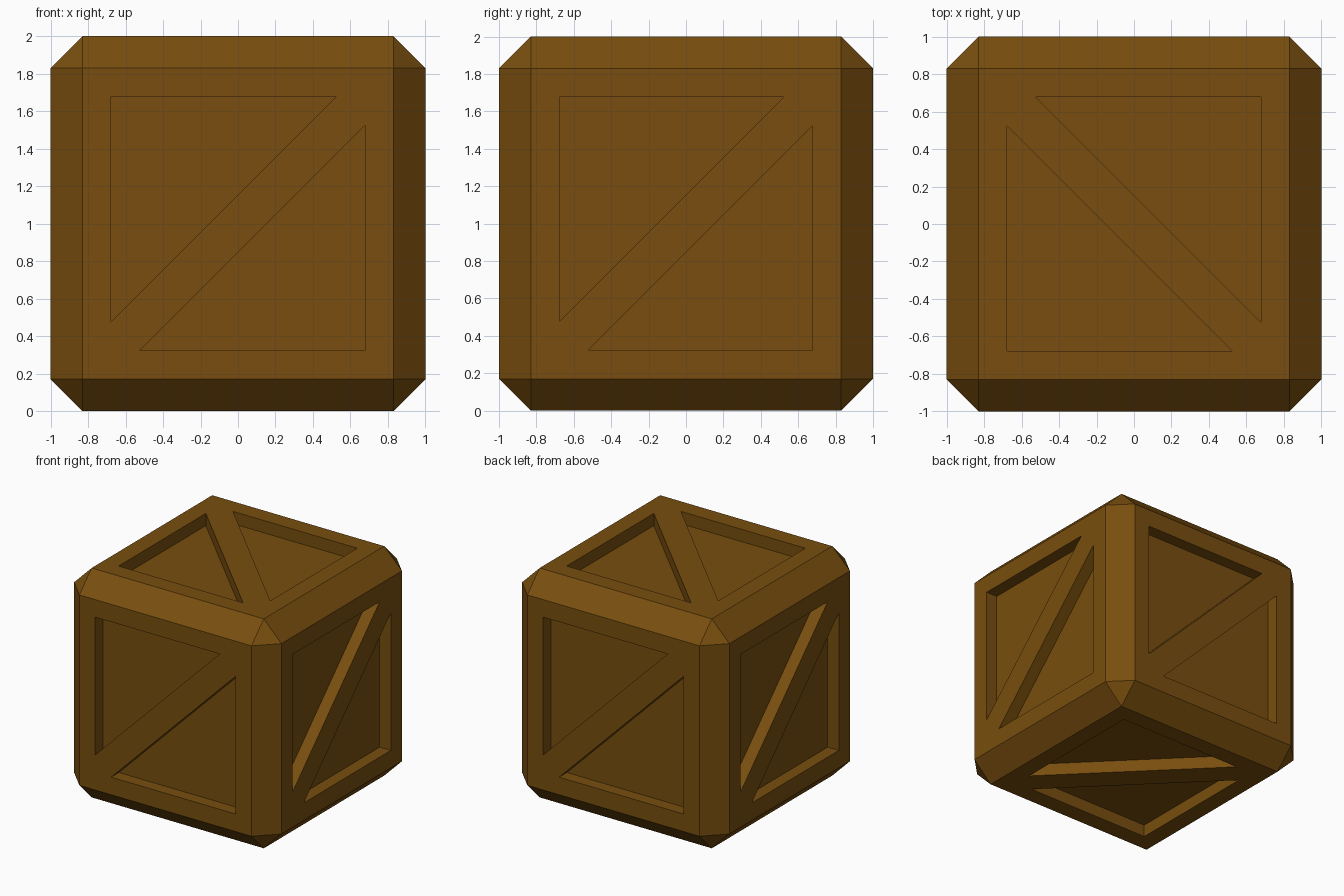
import bpy
import bmesh
from mathutils import Vector

HALF, CHAMFER, DEPTH = 1.0, 0.17, 0.107
EDGE, TIP = 0.677, 0.523      # panel border and where the diagonal brace cuts it

old = bpy.data.objects.get("Cube")
if old:
    bpy.data.objects.remove(old, do_unlink=True)

# Single brown wood colour
wood = bpy.data.materials.new("brown wood")
wood.use_nodes = True
colour = (0.188, 0.076, 0.0044, 1)
wood.diffuse_color = colour
bsdf = next(n for n in wood.node_tree.nodes if n.type == 'BSDF_PRINCIPLED')
bsdf.inputs["Base Color"].default_value = colour
bsdf.inputs["Roughness"].default_value = 0.8


def finish(bm, name):
    bmesh.ops.recalc_face_normals(bm, faces=bm.faces[:])
    mesh = bpy.data.meshes.new(name)
    bm.to_mesh(mesh)
    bm.free()
    mesh.materials.append(wood)
    obj = bpy.data.objects.new(name, mesh)
    bpy.context.collection.objects.link(obj)
    return obj


def add_prism(bm, normal, up, sign):
    """Triangular prism that sinks one panel beside the diagonal brace."""
    right = up.cross(normal)
    outline = [(-EDGE, EDGE), (TIP, EDGE), (-EDGE, -TIP)]
    verts = [bm.verts.new(sign * (right * a + up * b) + normal * (HALF - DEPTH))
             for a, b in outline]
    face = bm.faces.new(verts)
    out = bmesh.ops.extrude_face_region(bm, geom=[face])["geom"]
    top = [g for g in out if isinstance(g, bmesh.types.BMVert)]
    bmesh.ops.translate(bm, verts=top, vec=normal * (DEPTH + 0.1))


# Chamfered crate body
bm = bmesh.new()
bmesh.ops.create_cube(bm, size=2 * HALF)
bmesh.ops.bevel(bm, geom=bm.edges[:], offset=CHAMFER, offset_type='OFFSET',
                segments=1, profile=0.5, affect='EDGES')
bmesh.ops.translate(bm, verts=bm.verts[:], vec=(0, 0, HALF))
crate = finish(bm, "crate")

# Two sunken triangles on each side, leaving a border and a diagonal brace
X, Y, Z = Vector((1, 0, 0)), Vector((0, 1, 0)), Vector((0, 0, 1))
bm = bmesh.new()
for normal, up in ((-Y, Z), (X, Z), (Y, Z), (-X, Z), (Z, X), (-Z, Y)):
    for sign in (1, -1):
        add_prism(bm, normal, up, sign)
bmesh.ops.translate(bm, verts=bm.verts[:], vec=(0, 0, HALF))
cutter = finish(bm, "panel_cutter")
cutter.hide_render = True

cut = crate.modifiers.new("sunken panels", 'BOOLEAN')
cut.operation = 'DIFFERENCE'
cut.solver = 'EXACT'
cut.object = cutter
bpy.context.view_layer.objects.active = crate
bpy.ops.object.modifier_apply(modifier=cut.name)
bpy.data.objects.remove(cutter, do_unlink=True)
